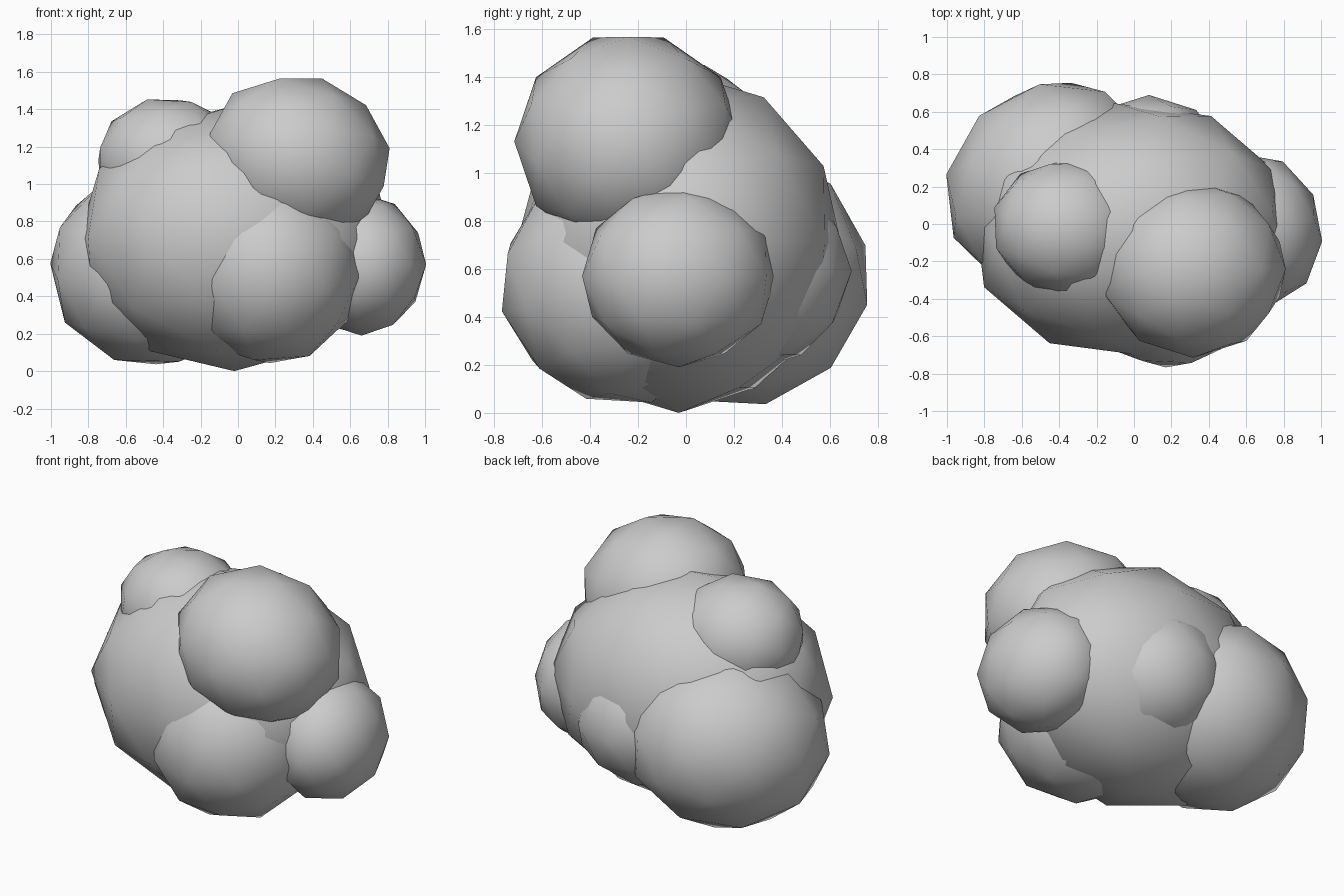
import bpy
from math import radians

if "Cube" in bpy.data.objects:
    bpy.data.objects.remove(bpy.data.objects["Cube"])


def lobe(name, centre, radii, tilt=(0, 0, 0)):
    """Low-poly rounded lump: a stretched, slightly turned icosphere."""
    bpy.ops.mesh.primitive_ico_sphere_add(
        subdivisions=2, radius=1, location=centre,
        rotation=[radians(a) for a in tilt])
    ob = bpy.context.object
    ob.name = name
    ob.scale = radii
    bpy.ops.object.transform_apply(location=False, rotation=True, scale=True)
    bpy.ops.object.shade_smooth()
    return ob


# large central mass
lobe("core_lobe", (-0.02, -0.03, 0.71), (0.855, 0.68, 0.71), (0, 0, 7))

# lower lumps around the core
lobe("left_lobe", (-0.44, 0.20, 0.56), (0.60, 0.55, 0.54), (10, -10, 44))
lobe("right_lobe", (0.66, -0.03, 0.57), (0.345, 0.41, 0.38), (0, 0, 11))
lobe("front_lobe", (0.17, -0.26, 0.54), (0.50, 0.52, 0.51), (13, 0, 0))
lobe("back_lobe", (0.08, 0.27, 0.59), (0.43, 0.42, 0.41))

# upper lumps
lobe("top_right_lobe", (0.315, -0.24, 1.13), (0.51, 0.475, 0.455), (0, 17, 0))
lobe("top_left_lobe", (-0.36, -0.02, 1.11), (0.405, 0.37, 0.355), (-16, 8, 0))
